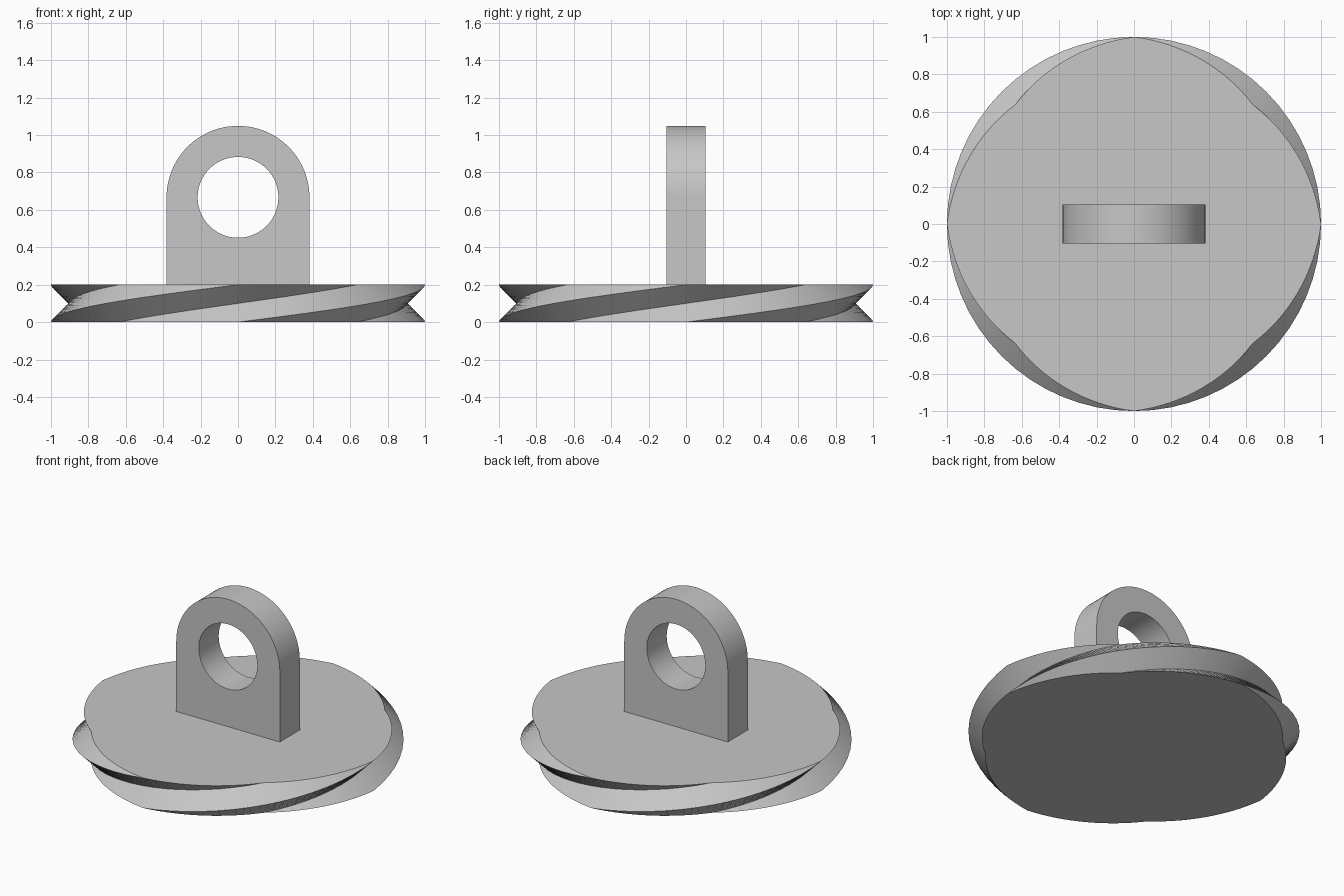
import bpy, bmesh, math
from mathutils import Vector

cube = bpy.data.objects.get("Cube")
if cube:
    bpy.data.objects.remove(cube, do_unlink=True)

HEIGHT = 0.2       # disc thickness, equal to the thread spacing
STARTS = 4         # number of thread starts
DEPTH = 0.1        # groove depth
COLS = 32          # columns per thread start
ROWS = 16          # levels through the thickness
LUG_HALF = 0.382   # half width and round-top radius of the lug
LUG_THICK = 0.21
HOLE_R = 0.216
HOLE_Z = 0.667

grey = bpy.data.materials.new("plain grey")
grey.use_nodes = True
colour = (0.57, 0.57, 0.57, 1)
grey.diffuse_color = colour
grey.node_tree.nodes["Principled BSDF"].inputs["Base Color"].default_value = colour


def finish(bm, name):
    """Turn a bmesh into a smooth object that keeps its sharp edges."""
    bmesh.ops.recalc_face_normals(bm, faces=bm.faces)
    mesh = bpy.data.meshes.new(name)
    bm.to_mesh(mesh)
    bm.free()
    mesh.materials.append(grey)
    obj = bpy.data.objects.new(name, mesh)
    bpy.context.collection.objects.link(obj)
    bpy.ops.object.select_all(action='DESELECT')
    obj.select_set(True)
    bpy.context.view_layer.objects.active = obj
    bpy.ops.object.shade_smooth_by_angle(angle=math.radians(25))
    return obj


# Threaded disc: each level is the same V-waved outline, turned a little further
bm = bmesh.new()
count = STARTS * COLS
levels = []
for row in range(ROWS + 1):
    t = row / ROWS
    ring = []
    for i in range(count):
        phase = (i % COLS) / COLS
        r = 1 - DEPTH * (1 - abs(2 * phase - 1))
        a = math.tau * (i / COLS + t) / STARTS
        ring.append(bm.verts.new((r * math.cos(a), r * math.sin(a), HEIGHT * t)))
    levels.append(ring)
for low, high in zip(levels, levels[1:]):
    for i in range(count):
        j = (i + 1) % count
        bm.faces.new((low[i], low[j], high[j], high[i]))
bm.faces.new(levels[0])
bm.faces.new(levels[-1])
finish(bm, "threaded_disc")

# Lug: round-topped plate with a round hole, extruded through its thickness
bm = bmesh.new()


def arc(radius, start, end, steps):
    angles = [start + (end - start) * k / steps for k in range(steps + 1)]
    return [(radius * math.cos(a), HOLE_Z + radius * math.sin(a)) for a in angles]


outline = arc(LUG_HALF, 0, math.pi, 48) + [(-LUG_HALF, HEIGHT), (LUG_HALF, HEIGHT)]
hole = arc(HOLE_R, 0, math.tau, 64)[:-1]
edges = []
for loop in (outline, hole):
    vs = [bm.verts.new((x, -LUG_THICK / 2, z)) for x, z in loop]
    edges += [bm.edges.new((v, vs[k - 1])) for k, v in enumerate(vs)]
bmesh.ops.triangle_fill(bm, edges=edges, use_beauty=True, normal=Vector((0, -1, 0)))
back = bmesh.ops.extrude_face_region(bm, geom=bm.faces[:], use_keep_orig=True)
bmesh.ops.translate(bm, vec=(0, LUG_THICK, 0),
                    verts=[g for g in back["geom"] if isinstance(g, bmesh.types.BMVert)])
finish(bm, "hanging_lug")
